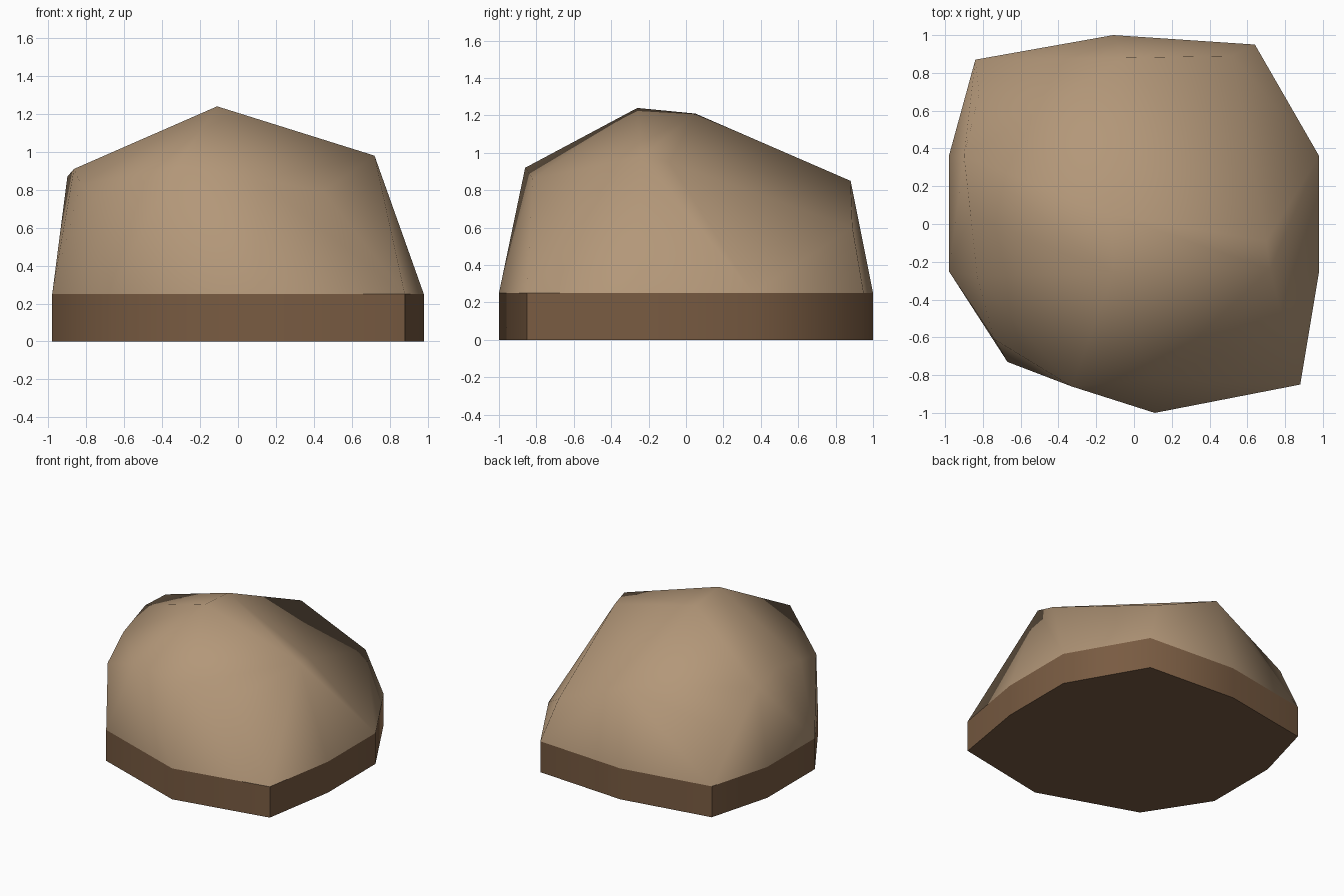
import bpy, bmesh, math

cube = bpy.data.objects.get("Cube")
if cube:
    bpy.data.objects.remove(cube, do_unlink=True)


def material(name, colour):
    m = bpy.data.materials.new(name)
    m.use_nodes = True
    m.diffuse_color = (*colour, 1)
    m.node_tree.nodes["Principled BSDF"].inputs["Base Color"].default_value = (*colour, 1)
    return m


def finish(bm, name, mat, angle):
    bmesh.ops.recalc_face_normals(bm, faces=bm.faces)
    mesh = bpy.data.meshes.new(name)
    bm.to_mesh(mesh)
    bm.free()
    mesh.materials.append(mat)
    ob = bpy.data.objects.new(name, mesh)
    bpy.context.collection.objects.link(ob)
    bpy.ops.object.select_all(action='DESELECT')
    ob.select_set(True)
    bpy.context.view_layer.objects.active = ob
    bpy.ops.object.shade_smooth_by_angle(angle=math.radians(angle))
    return ob


BAND = 0.25
# Ten-sided footprint
outline = [(.98, .36), (.64, .95), (-.11, 1), (-.84, .87), (-.98, .36),
           (-.98, -.25), (-.67, -.73), (.11, -1), (.88, -.85), (.98, -.25)]
# Summit and shoulder corners
corners = [(-.11, -.26, 1.24), (-.12, .05, 1.21),
           (-.83, -.28, .83), (-.865, .05, .91), (-.9, .36, .87),
           (-.82, .69, .63), (-.05, .88, .85), (.52, .89, .6),
           (.7, -.09, .95), (.72, -.24, .98), (.45, -.7, .79),
           (.1, -.82, .86), (-.33, -.86, .92), (-.74, -.61, .73)]

# Dark band at the foot, open where the boulder sits on it
bm = bmesh.new()
low = [bm.verts.new((x, y, 0)) for x, y in outline]
high = [bm.verts.new((x, y, BAND)) for x, y in outline]
bm.faces.new(low[::-1])
for i in range(len(outline)):
    j = (i + 1) % len(outline)
    bm.faces.new((low[i], low[j], high[j], high[i]))
finish(bm, "rock_base", material("dark brown", (.19, .105, .054)), 60)

# Faceted boulder wrapped around the corners, without its hidden underside
bm = bmesh.new()
for co in [(x, y, BAND) for x, y in outline] + corners:
    bm.verts.new(co)
bmesh.ops.convex_hull(bm, input=bm.verts)
under = [f for f in bm.faces if all(v.co.z < BAND + .001 for v in f.verts)]
bmesh.ops.delete(bm, geom=under, context='FACES')
loose = [v for v in bm.verts if not v.link_faces]
bmesh.ops.delete(bm, geom=loose, context='VERTS')
finish(bm, "rock_top", material("sandy brown", (.45, .31, .19)), 60)
